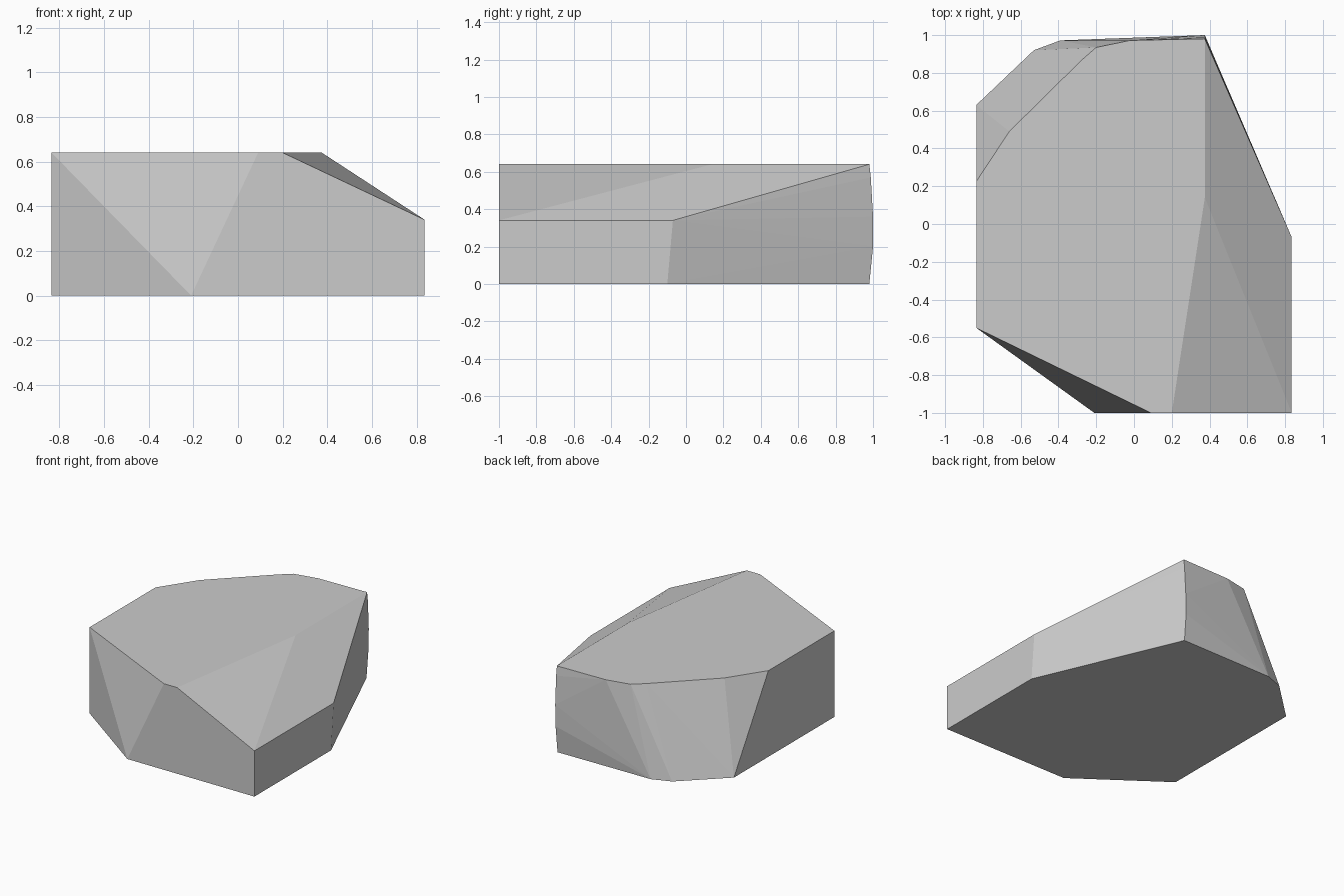
import bpy, bmesh, math

if "Cube" in bpy.data.objects:
    bpy.data.objects.remove(bpy.data.objects["Cube"])

# Plan outlines of the rock at each height (x, y)
base = [(-0.835, -0.55), (-0.21, -1), (0.835, -1), (0.835, -0.10),
        (0.37, 0.98), (-0.39, 0.972), (-0.53, 0.92), (-0.835, 0.63)]
shoulder = [(0.835, -1), (0.835, -0.07)]
top = [(-0.835, -0.55), (0.09, -1), (0.20, -1), (0.375, 0.14), (0.375, 0.98),
       (-0.02, 0.972), (-0.20, 0.935), (-0.28, 0.865), (-0.66, 0.49), (-0.835, 0.225)]
levels = [(0.0, base), (0.34, shoulder), (0.64, top),
          (0.20, [(0.372, 1.0)]), (0.36, [(0.375, 1.0)]), (0.57, [(0.376, 0.988)])]

# Wrap the outlines in a convex faceted skin
bm = bmesh.new()
for z, outline in levels:
    for x, y in outline:
        bm.verts.new((x, y, z))
bmesh.ops.convex_hull(bm, input=bm.verts[:])
bmesh.ops.dissolve_limit(bm, angle_limit=math.radians(0.3),
                         verts=bm.verts[:], edges=bm.edges[:])
bmesh.ops.recalc_face_normals(bm, faces=bm.faces[:])

mesh = bpy.data.meshes.new("rock")
bm.to_mesh(mesh)
bm.free()

# Single grey stone colour
stone = bpy.data.materials.new("stone grey")
stone.diffuse_color = (0.6, 0.6, 0.6, 1)
stone.use_nodes = True
stone.node_tree.nodes["Principled BSDF"].inputs["Base Color"].default_value = stone.diffuse_color
mesh.materials.append(stone)
rock = bpy.data.objects.new("rock", mesh)
bpy.context.collection.objects.link(rock)
